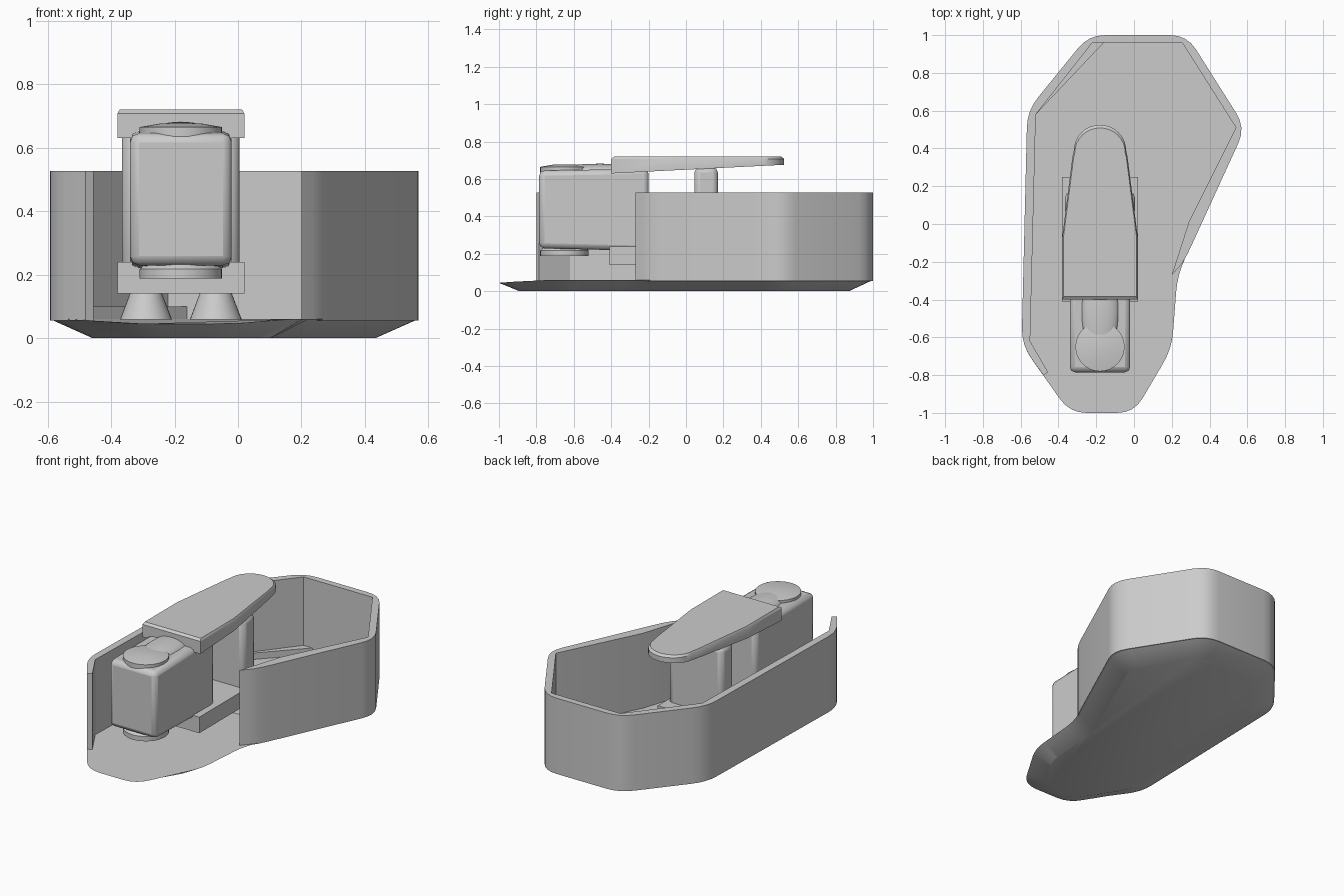
import bpy, bmesh, math
from mathutils import Vector

cube = bpy.data.objects.get("Cube")
if cube:
    bpy.data.objects.remove(cube, do_unlink=True)

grey = bpy.data.materials.new("plain_grey")
grey.use_nodes = True
grey.diffuse_color = (0.6, 0.6, 0.6, 1)
grey.node_tree.nodes["Principled BSDF"].inputs["Base Color"].default_value = (0.6, 0.6, 0.6, 1)

CX = -0.18  # centre line of the mechanism


def rounded(points, radius, closed=True, steps=4):
    """Replace each corner with a short curve."""
    pts = [Vector(p) for p in points]
    out = []
    for i, p in enumerate(pts):
        if not closed and i in (0, len(pts) - 1):
            out.append(p)
            continue
        a, b = pts[i - 1], pts[(i + 1) % len(pts)]
        s = p + (a - p).normalized() * min(radius, (a - p).length * 0.45)
        e = p + (b - p).normalized() * min(radius, (b - p).length * 0.45)
        for k in range(steps + 1):
            t = k / steps
            out.append(s * (1 - t) ** 2 + p * 2 * t * (1 - t) + e * t * t)
    return out


def finish(name, bm, bevel=0, segments=2):
    bmesh.ops.recalc_face_normals(bm, faces=bm.faces)
    mesh = bpy.data.meshes.new(name)
    bm.to_mesh(mesh)
    bm.free()
    mesh.materials.append(grey)
    obj = bpy.data.objects.new(name, mesh)
    bpy.context.collection.objects.link(obj)
    if bevel:
        mod = obj.modifiers.new("Bevel", "BEVEL")
        mod.width, mod.segments = bevel, segments
    bpy.ops.object.select_all(action="DESELECT")
    obj.select_set(True)
    bpy.context.view_layer.objects.active = obj
    bpy.ops.object.shade_smooth_by_angle(angle=math.radians(30))
    return obj


def loft(name, rings):
    """Skin matching rings of 3D points and cap both ends."""
    bm = bmesh.new()
    rows = [[bm.verts.new(p) for p in ring] for ring in rings]
    n = len(rows[0])
    for low, high in zip(rows, rows[1:]):
        for i in range(n):
            j = (i + 1) % n
            bm.faces.new((low[i], low[j], high[j], high[i]))
    bm.faces.new(rows[0])
    bm.faces.new(rows[-1])
    return finish(name, bm)


def level(points, z):
    return [(p[0], p[1], z) for p in points]


def box(name, low, high, bevel=0, segments=2):
    bm = bmesh.new()
    bmesh.ops.create_cube(bm, size=1)
    low, high = Vector(low), Vector(high)
    for v in bm.verts:
        v.co = (low + high) / 2 + v.co * (high - low)
    return finish(name, bm, bevel, segments)


def turned(name, x, y, profile, sides=32):
    """Stack of circles given as (radius, height)."""
    loft(name, [[(x + r * math.cos(math.tau * i / sides),
                  y + r * math.sin(math.tau * i / sides), z)
                 for i in range(sides)] for r, z in profile])


# Tray hull with sloping underside and slightly drooping front lip
rim = [(-0.34, -1), (0, -1), (0.2, -0.66), (0.23, -0.27), (0.59, 0.51),
       (0.28, 1), (-0.24, 1), (-0.565, 0.6), (-0.595, -0.64)]
keel = [(-0.27, -0.89), (-0.06, -0.89), (0.1, -0.63), (0.12, -0.25), (0.45, 0.49),
        (0.22, 0.87), (-0.18, 0.87), (-0.44, 0.55), (-0.46, -0.6)]
rim_curve = rounded(rim, 0.09)
loft("tray_hull", [level(rounded(keel, 0.07), 0),
                   [(p.x, p.y, min(0.06, 0.045 + (p.y + 1) * 0.075)) for p in rim_curve]])

# Upright wall, open at the front
outer = [(-0.48, -0.8), (-0.595, -0.64), (-0.565, 0.6), (-0.24, 1),
         (0.28, 1), (0.59, 0.51), (0.265, -0.2), (0.2, -0.27)]
inner = [(-0.455, -0.785), (-0.55, -0.62), (-0.52, 0.58), (-0.22, 0.96),
         (0.255, 0.96), (0.54, 0.51), (0.29, 0.01)]
wall = rounded(outer, 0.09, False) + [Vector(p) for p in reversed(inner)]
loft("side_wall", [level(wall, 0.055), level(wall, 0.527)])

# Low ledge in the back corner
ledge = [(-0.52, 0.58), (-0.16, 0.96), (-0.22, 0.96)]
loft("corner_ledge", [level(ledge, 0.055), level(ledge, 0.1)])

# Tapered upper arm with a rounded back end
half = [(0.2, -0.4), (0.2, -0.07), (0.145, 0.36)]
half += [(0.138 * math.cos(a), 0.39 + 0.135 * math.sin(a))
         for a in [math.pi / 2 * k / 8 for k in range(9)]]
plan = half + [(-x, y) for x, y in reversed(half[:-1])]


def arm_ring(scale, z):
    return [(CX + x * scale, 0.06 + (y - 0.06) * scale, z(y)) for x, y in plan]


loft("upper_arm", [arm_ring(1, lambda y: 0.63 + 0.05 * (y + 0.4)),
                   arm_ring(1, lambda y: 0.708),
                   arm_ring(0.965, lambda y: 0.72)])

# Lower arm, rear post and cone feet
box("lower_arm", (CX - 0.2, -0.41, 0.14), (CX + 0.2, 0.25, 0.24))
box("rear_post", (CX - 0.185, 0.045, 0.2), (CX + 0.185, 0.17, 0.665), 0.03)
for side, x in (("right", CX - 0.11), ("left", CX + 0.11)):
    turned(side + "_foot", x, 0.15, [(0.082, 0.058), (0.05, 0.142)])

# Head block, tapering slightly underneath towards the front
head = box("head_block", (CX - 0.16, -0.785, 0.215), (CX + 0.16, -0.2, 0.655), 0.028)
for v in head.data.vertices:
    if v.co.y < -0.5:
        v.co.z += 0.015 if v.co.z < 0.4 else -0.01

# Discs above and below the head, with a rounded spout on top
turned("top_disc", CX, -0.65, [(0.13, 0.635), (0.13, 0.665), (0.06, 0.677)])
turned("bottom_disc", CX, -0.65, [(0.13, 0.188), (0.13, 0.218), (0.1, 0.245)])
bm = bmesh.new()
bmesh.ops.create_uvsphere(bm, u_segments=32, v_segments=16, radius=1)
for v in bm.verts:
    v.co = Vector((CX, -0.46, 0.64)) + v.co * Vector((0.1, 0.25, 0.042))
finish("top_spout", bm)
